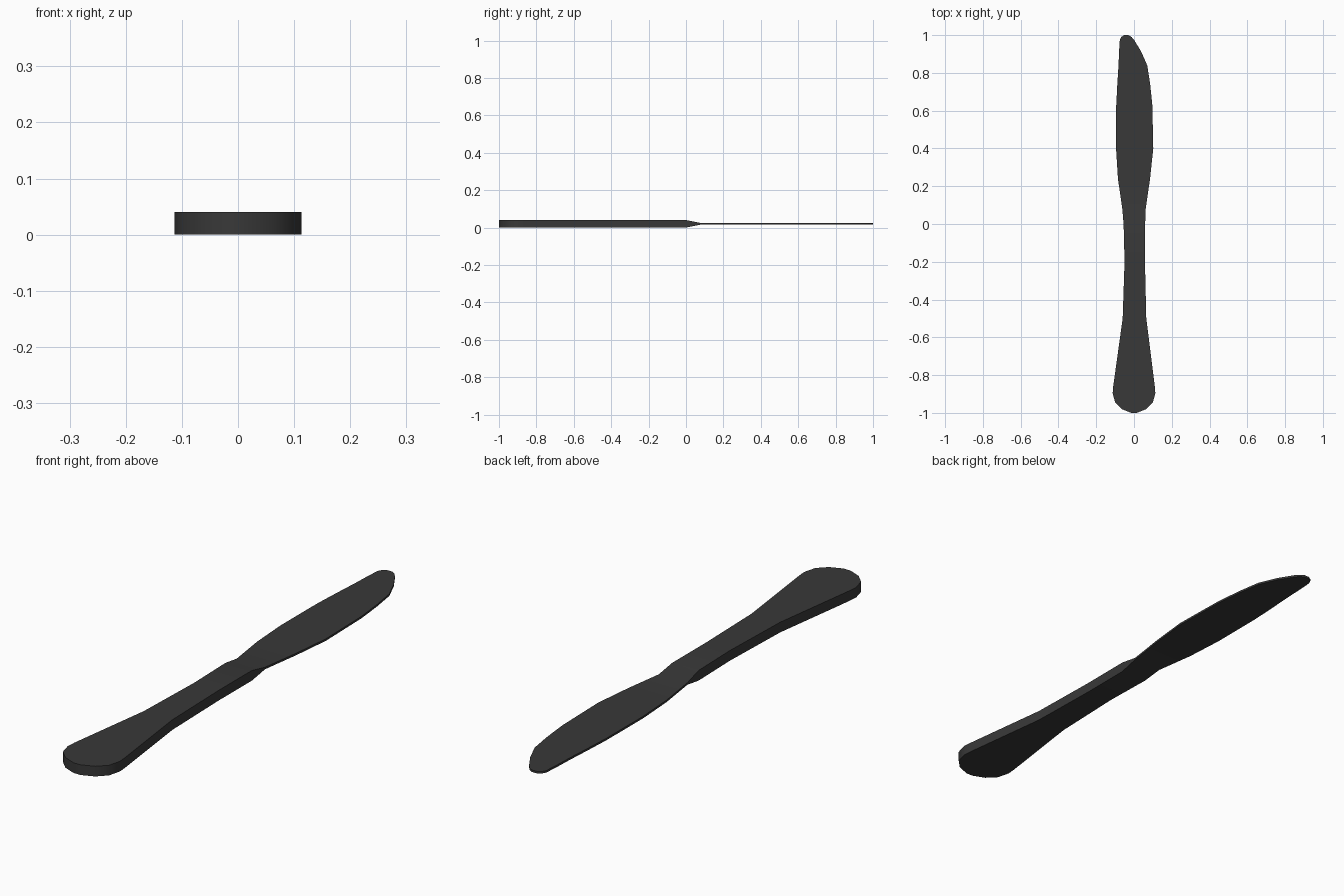
import bpy
import bmesh
import math

cube = bpy.data.objects.get("Cube")
if cube:
    bpy.data.objects.remove(cube, do_unlink=True)

# Single dark plastic colour
mat = bpy.data.materials.new("dark grey plastic")
mat.use_nodes = True
colour = (0.04, 0.04, 0.04, 1)
mat.diffuse_color = colour
mat.node_tree.nodes["Principled BSDF"].inputs["Base Color"].default_value = colour

MID, HANDLE, BLADE = 0.02, 0.02, 0.004

# Outline stations: y, left edge x, right edge x
handle = [(-1, -0.015, 0.015), (-0.98, -0.065, 0.065), (-0.945, -0.1, 0.1),
          (-0.895, -0.113, 0.113), (-0.86, -0.11, 0.11), (-0.5, -0.06, 0.065),
          (-0.2, -0.05, 0.058), (0, -0.055, 0.059)]
blade = [(0.08, -0.062, 0.062), (0.24, -0.085, 0.085), (0.4, -0.095, 0.102),
         (0.63, -0.094, 0.097), (0.745, -0.088, 0.085), (0.84, -0.082, 0.07),
         (0.915, -0.079, 0.037), (0.975, -0.075, 0), (0.99, -0.067, -0.013),
         (1, -0.052, -0.03)]

# Loft rectangular sections along the knife; the neck tapers between the lists
bm = bmesh.new()
rings = []
for stations, half in ((handle, HANDLE), (blade, BLADE)):
    for y, x0, x1 in stations:
        corners = ((x0, -half), (x1, -half), (x1, half), (x0, half))
        rings.append([bm.verts.new((x, y, MID + z)) for x, z in corners])
for a, b in zip(rings, rings[1:]):
    for i in range(4):
        j = (i + 1) % 4
        bm.faces.new((a[i], a[j], b[j], b[i]))
bm.faces.new(rings[0])
bm.faces.new(rings[-1])
bmesh.ops.recalc_face_normals(bm, faces=bm.faces)

mesh = bpy.data.meshes.new("table_knife")
bm.to_mesh(mesh)
bm.free()
mesh.materials.append(mat)
knife = bpy.data.objects.new("table_knife", mesh)
bpy.context.collection.objects.link(knife)

# Smooth the rounded rim while keeping the flat faces crisp
bpy.ops.object.select_all(action="DESELECT")
knife.select_set(True)
bpy.context.view_layer.objects.active = knife
bpy.ops.object.shade_smooth_by_angle(angle=math.radians(35))
